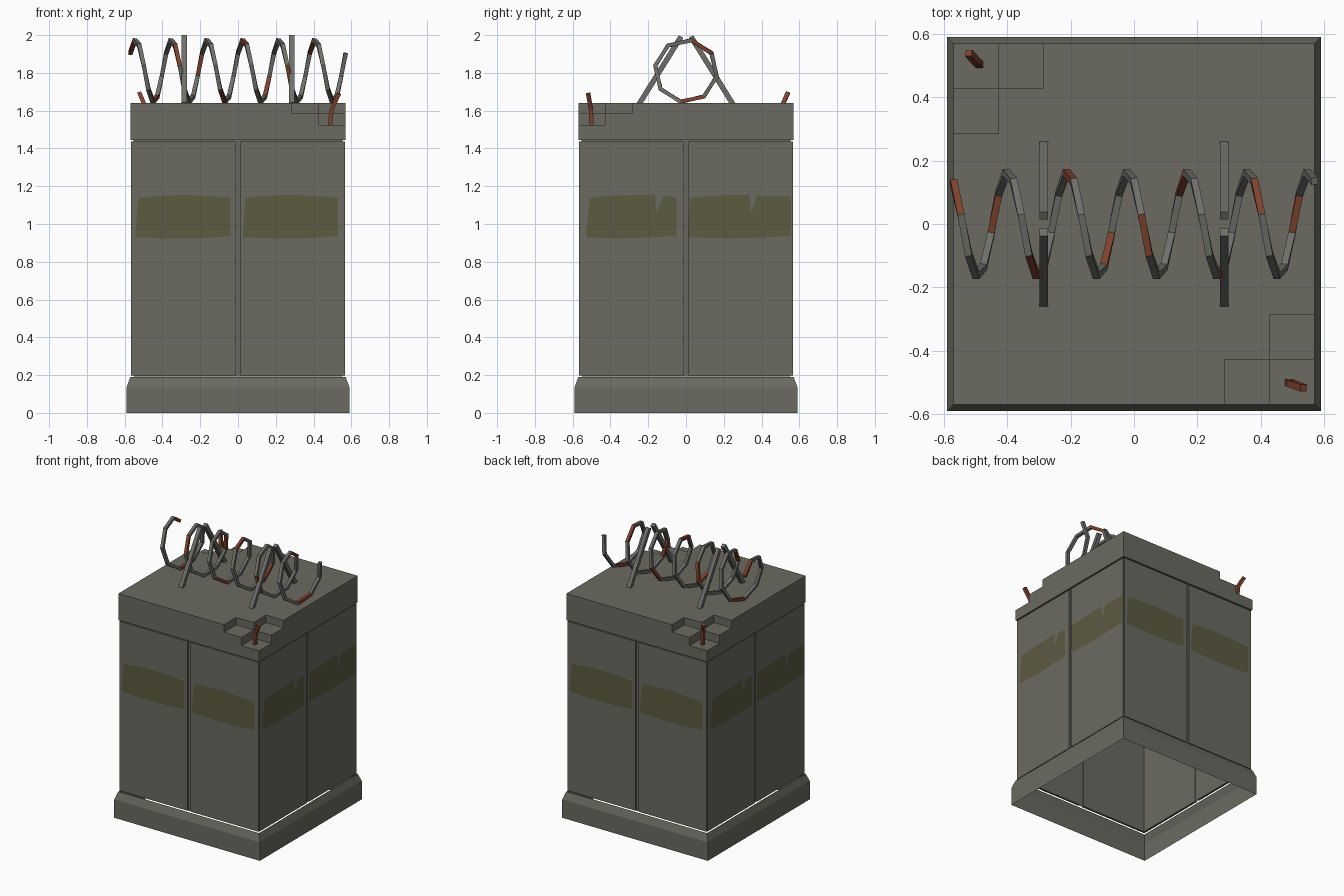
import bpy, bmesh, math
from mathutils import Vector, Matrix

if "Cube" in bpy.data.objects:
    bpy.data.objects.remove(bpy.data.objects["Cube"])


def material(name, rgb):
    m = bpy.data.materials.new(name)
    m.diffuse_color = (*rgb, 1)
    m.use_nodes = True
    m.node_tree.nodes["Principled BSDF"].inputs["Base Color"].default_value = m.diffuse_color
    return m


CONCRETE = material("grey_concrete", (0.145, 0.145, 0.12))
OLIVE = material("faded_olive_paint", (0.108, 0.104, 0.053))
STEEL = material("dull_steel", (0.155, 0.158, 0.145))
RUST = material("rust", (0.21, 0.055, 0.028))


def finish(name, bm, *mats, fix=True):
    if fix:
        bmesh.ops.recalc_face_normals(bm, faces=bm.faces)
    me = bpy.data.meshes.new(name)
    bm.to_mesh(me)
    bm.free()
    for m in mats:
        me.materials.append(m)
    ob = bpy.data.objects.new(name, me)
    bpy.context.collection.objects.link(ob)
    return ob


def add_box(bm, lo, hi, rot=None):
    lo, hi = Vector(lo), Vector(hi)
    mat = Matrix.Translation((lo + hi) / 2) @ Matrix.Diagonal((*(hi - lo), 1))
    if rot:
        mat = rot @ mat
    bmesh.ops.create_cube(bm, size=1, matrix=mat)


def square_shell(name, rings):
    """Open four-sided shell through (half_width, z) rings."""
    bm = bmesh.new()
    loops = [[bm.verts.new((sx * h, sy * h, z))
              for sx, sy in ((-1, -1), (1, -1), (1, 1), (-1, 1))] for h, z in rings]
    for a, b in zip(loops, loops[1:]):
        for i in range(4):
            j = (i + 1) % 4
            bm.faces.new((a[i], a[j], b[j], b[i]))
    return finish(name, bm, CONCRETE, fix=False)


def square_bar(name, pts, refs, width, mats, rust_every=0):
    """Square bar swept along pts; refs give one side direction per point."""
    bm = bmesh.new()
    pts = [Vector(p) for p in pts]
    rings = []
    for i, p in enumerate(pts):
        t = (pts[min(i + 1, len(pts) - 1)] - pts[max(i - 1, 0)]).normalized()
        r = Vector(refs[i])
        r = (r - t * r.dot(t)).normalized()
        b = t.cross(r)
        rings.append([bm.verts.new(p + (r * x + b * y) * width / 2)
                      for x, y in ((-1, -1), (1, -1), (1, 1), (-1, 1))])
    for i, (a, c) in enumerate(zip(rings, rings[1:])):
        for k in range(4):
            j = (k + 1) % 4
            f = bm.faces.new((a[k], a[j], c[j], c[k]))
            f.material_index = 1 if rust_every and i % rust_every == 0 else 0
    bm.faces.new(rings[0][::-1])
    bm.faces.new(rings[-1])
    return finish(name, bm, *mats)


# Hollow base skirt and inner core, both open underneath
square_shell("base_skirt", [(0.59, 0), (0.59, 0.135), (0.57, 0.19)])
square_shell("inner_core", [(0.554, 0.192), (0.554, 1.45)])

# Two wall panels on each of the four sides
bm = bmesh.new()
for k in range(4):
    rot = Matrix.Rotation(k * math.pi / 2, 4, 'Z')
    for a, b in ((-0.562, -0.012), (0.012, 0.562)):
        add_box(bm, (a, -0.567, 0.197), (b, -0.55, 1.437), rot)
finish("wall_panels", bm, CONCRETE)

# Worn paint bands: plain on front and back, nicked on the two sides
PLAIN = [
    [(-0.545, .93), (-0.37, .923), (-0.22, .923), (-0.04, .935), (-0.04, 1.14),
     (-0.27, 1.155), (-0.4, 1.15), (-0.527, 1.14)],
    [(0.025, .93), (0.2, .923), (0.35, .923), (0.53, .935), (0.53, 1.14),
     (0.28, 1.155), (0.16, 1.15), (0.04, 1.14)]]
NICKED = [
    [(-0.53, .93), (-0.36, .923), (-0.05, .935), (-0.05, 1.14), (-0.12, 1.15),
     (-0.155, 1.06), (-0.165, 1.155), (-0.39, 1.15), (-0.51, 1.14)],
    [(0.01, .93), (0.25, .923), (0.555, .935), (0.555, 1.145), (0.375, 1.15),
     (0.345, 1.055), (0.335, 1.155), (0.18, 1.152), (0.02, 1.14)]]
bm = bmesh.new()
for k in range(4):
    rot = Matrix.Rotation(k * math.pi / 2, 4, 'Z')
    for outline in (PLAIN, NICKED)[k % 2]:
        bm.faces.new([bm.verts.new(rot @ Vector((u, -0.57, z))) for u, z in outline])
finish("paint_bands", bm, OLIVE, fix=False)

# Cap slab with two stepped broken corners
bm = bmesh.new()
add_box(bm, (-0.57, -0.57, 1.445), (0.57, 0.57, 1.64))
cap = finish("cap_slab", bm, CONCRETE)
for s in (0, math.pi):
    rot = Matrix.Rotation(s, 4, 'Z')
    for x, y, z in ((0.285, -0.4275, 1.585), (0.4275, -0.285, 1.585), (0.4275, -0.4275, 1.525)):
        bm = bmesh.new()
        add_box(bm, (x, -0.7, z), (0.7, y, 1.8), rot)
        cutter = finish("corner_cutter", bm, CONCRETE)
        cutter.hide_render = True
        mod = cap.modifiers.new("broken_corner", 'BOOLEAN')
        mod.operation = 'DIFFERENCE'
        mod.solver = 'EXACT'
        mod.object = cutter
        bpy.context.view_layer.objects.active = cap
        bpy.ops.object.modifier_apply(modifier=mod.name)
        bpy.data.objects.remove(cutter, do_unlink=True)

# Bent reinforcing bars in the broken corners
square_bar("bent_bar_front", [(0.487, -0.5, 1.52), (0.495, -0.503, 1.605), (0.535, -0.518, 1.69)],
           [(0, 1, 0)] * 3, 0.022, [RUST])
square_bar("bent_bar_back", [(-0.487, 0.503, 1.52), (-0.495, 0.51, 1.63), (-0.522, 0.54, 1.695)],
           [(0, 1, 0)] * 3, 0.022, [RUST])

# Wire coil: six eight-sided turns, every fifth length rusted
pts, refs = [], []
for i in range(49):
    a = math.radians(35 + 45 * i)
    refs.append((0, math.cos(a), math.sin(a)))
    pts.append((-0.57 + 1.14 * i / 48, 0.165 * math.cos(a), 1.81 + 0.165 * math.sin(a)))
square_bar("wire_coil", pts, refs, 0.022, [STEEL, RUST], rust_every=5)

# Leaning coil supports
for x in (-0.285, 0.285):
    for s in (-1, 1):
        square_bar("coil_support", [(x, s * 0.248, 1.635), (x, s * 0.026, 1.992)],
                   [(1, 0, 0)] * 2, 0.028, [STEEL])
